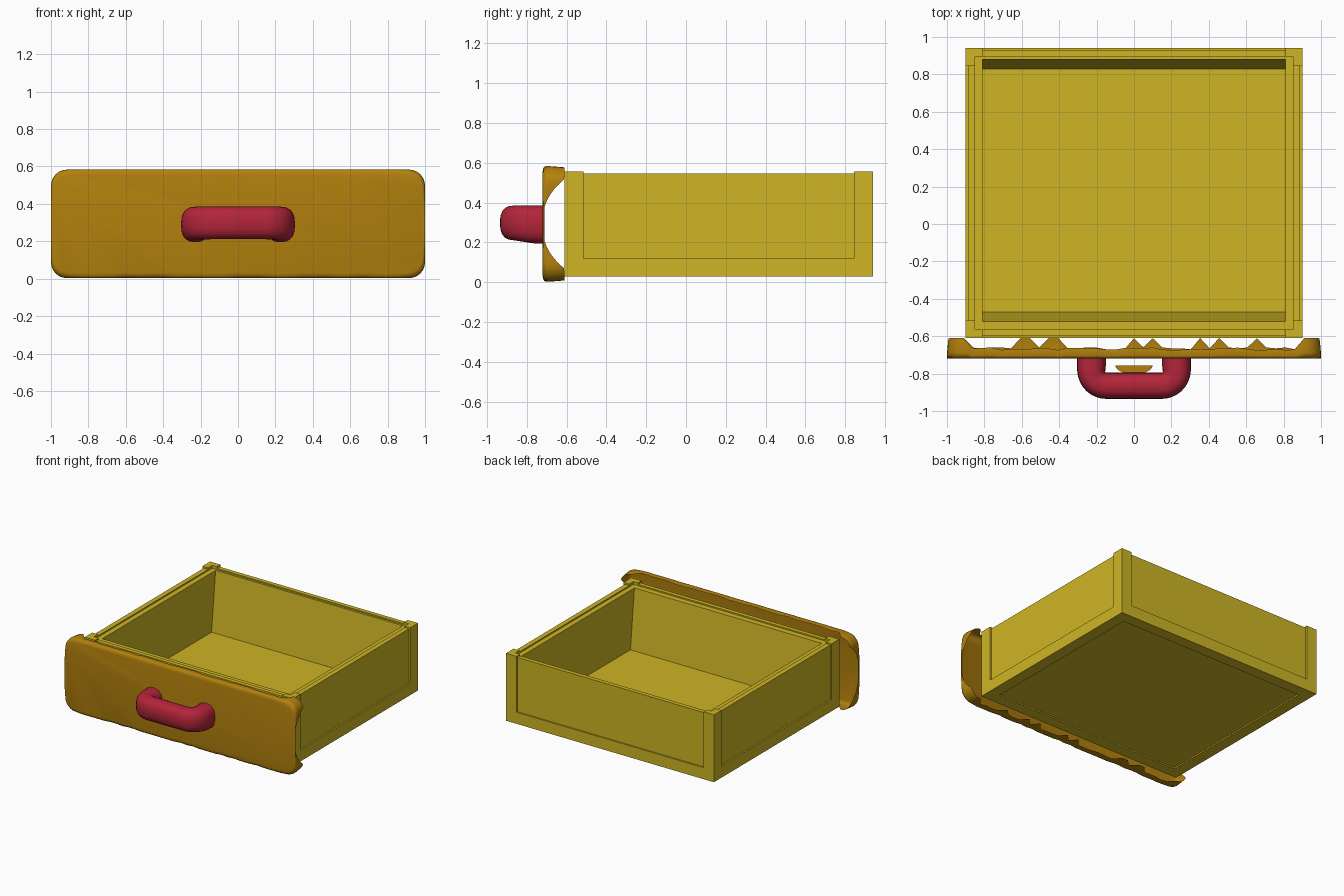
import bpy, bmesh, math, random
from mathutils import Vector

random.seed(4)
if "Cube" in bpy.data.objects:
    bpy.data.objects.remove(bpy.data.objects["Cube"], do_unlink=True)


def material(name, rgb):
    m = bpy.data.materials.new(name)
    m.use_nodes = True
    m.diffuse_color = (*rgb, 1)
    m.node_tree.nodes["Principled BSDF"].inputs["Base Color"].default_value = (*rgb, 1)
    return m


YELLOW = material("yellow wood", (0.62, 0.46, 0.018))
ORANGE = material("orange front", (0.45, 0.22, 0.004))
RED = material("red handle", (0.45, 0.018, 0.042))


def loft(name, rings, mat, caps=(), wrap=False, smooth=False):
    """Skin a list of closed rings; caps lists the ring indices to fill."""
    bm = bmesh.new()
    loops = [[bm.verts.new(p) for p in ring] for ring in rings]
    pairs = list(zip(loops, loops[1:])) + ([(loops[-1], loops[0])] if wrap else [])
    for a, b in pairs:
        for i in range(len(a)):
            j = (i + 1) % len(a)
            bm.faces.new((a[i], a[j], b[j], b[i]))
    for c in caps:
        bm.faces.new(loops[c])
    bmesh.ops.recalc_face_normals(bm, faces=bm.faces)
    mesh = bpy.data.meshes.new(name)
    bm.to_mesh(mesh)
    bm.free()
    mesh.materials.append(mat)
    ob = bpy.data.objects.new(name, mesh)
    bpy.context.collection.objects.link(ob)
    if smooth:
        bpy.ops.object.select_all(action="DESELECT")
        ob.select_set(True)
        bpy.context.view_layer.objects.active = ob
        bpy.ops.object.shade_smooth_by_angle(angle=math.radians(50))
    return ob


def rect(hx, hy, z, cy=0.165, cx=0.0):
    return [(cx + sx * hx, cy + sy * hy, z)
            for sx, sy in ((-1, -1), (1, -1), (1, 1), (-1, 1))]


# Open tray with a stepped rim and sloping front and back inner walls
loft("tray", [
    rect(0.888, 0.763, 0.04), rect(0.888, 0.763, 0.545),
    rect(0.85, 0.73, 0.545), rect(0.85, 0.73, 0.535),
    rect(0.81, 0.70, 0.535, 0.18), rect(0.81, 0.65, 0.07, 0.18),
], YELLOW, caps=(0, -1))

# Raised border round the base and underside
loft("base_frame", [
    rect(0.9, 0.775, 0.03), rect(0.9, 0.775, 0.12),
    rect(0.87, 0.745, 0.12), rect(0.87, 0.745, 0.045),
    rect(0.81, 0.685, 0.045), rect(0.81, 0.685, 0.03),
], YELLOW, wrap=True)

# L-shaped corner posts
for side, sx in (("left", 1), ("right", -1)):
    for end, sy in (("front", -1), ("back", 1)):
        outline = [(0.9, 0.775), (0.9, 0.68), (0.85, 0.68),
                   (0.85, 0.73), (0.81, 0.73), (0.81, 0.775)]
        loft(f"{end}_{side}_post",
             [[(sx * x, 0.165 + sy * y, z) for x, y in outline] for z in (0.03, 0.557)],
             YELLOW, caps=(0, 1))


# Hollow drawer front with a ragged back edge
def rounded_outline(hx, hz, r, steps=6):
    pts = []
    corners = [(1, 1, 0), (-1, 1, 90), (-1, -1, 180), (1, -1, 270)]
    for k, (sx, sz, start) in enumerate(corners):
        for i in range(steps + 1):
            a = math.radians(start + 90 * i / steps)
            pts.append(Vector((sx * (hx - r) + r * math.cos(a),
                               sz * (hz - r) + r * math.sin(a))))
        nx, nz, ns = corners[(k + 1) % 4]
        a = math.radians(ns)
        goal = Vector((nx * (hx - r) + r * math.cos(a), nz * (hz - r) + r * math.sin(a)))
        count = 36 if k % 2 == 0 else 14
        first = pts[-1].copy()
        pts += [first.lerp(goal, i / count) for i in range(1, count)]
    return pts


def skirt_depth(p):
    if abs(p.x) > 0.985:
        return max(0.008, 0.11 * min(1, abs(p.y) / 0.23) ** 2.5)
    if abs(p.x) > 0.91:
        return 0.11
    if p.y > 0:
        return random.uniform(0.045, 0.06)
    return random.choice((0.05, 0.055, 0.06, 0.11))


outline = rounded_outline(1.0, 0.29, 0.085)
depths = [skirt_depth(p) for p in outline]
rings = []
for deg in (0, 30, 60, 90):
    s, c = math.sin(math.radians(deg)), math.cos(math.radians(deg))
    rings.append([(p.x * (1 - 0.015 * (1 - s)), -0.72 + 0.3 * d * (1 - c),
                   0.293 + p.y * (1 - 0.1 * (1 - s))) for p, d in zip(outline, depths)])
rings.append([(p.x * 0.995, -0.72 + d, 0.293 + p.y * 0.98) for p, d in zip(outline, depths)])
loft("drawer_front", rings, ORANGE, caps=(0,), smooth=True)

# Chunky handle swept along a U path, with taller feet
half = [(0.228, -0.71), (0.228, -0.76)]
for i in range(9):
    a = math.radians(90 * i / 8)
    half.append((0.148 + 0.08 * math.cos(a), -0.785 - 0.08 * math.sin(a)))
path = [Vector((x, y)) for x, y in half + [(-x, y) for x, y in reversed(half)]]
rings = []
for i, p in enumerate(path):
    t = (path[min(i + 1, len(path) - 1)] - path[max(i - 1, 0)]).normalized()
    n = Vector((-t.y, t.x))
    foot = min(1, max(0, (p.y + 0.865) / 0.1))
    ring = []
    for k in range(20):
        a = 2 * math.pi * k / 20
        u, v = (math.copysign(abs(f) ** 0.8, f) for f in (math.cos(a), math.sin(a)))
        q = p + n * u * (0.07 + 0.007 * foot)
        ring.append((q.x, q.y, 0.298 - 0.008 * foot + v * (0.087 + 0.008 * foot)))
    rings.append(ring)
loft("handle", rings, RED, caps=(0, -1), smooth=True)

# Thin half-round lip inside the grip
arc = [(0.1 * math.cos(math.pi * i / 10), -0.757 - 0.045 * math.sin(math.pi * i / 10))
       for i in range(11)]
loft("grip_lip", [[(x, y, z) for x, y in arc] for z in (0.29, 0.298)], ORANGE, caps=(0, 1))
